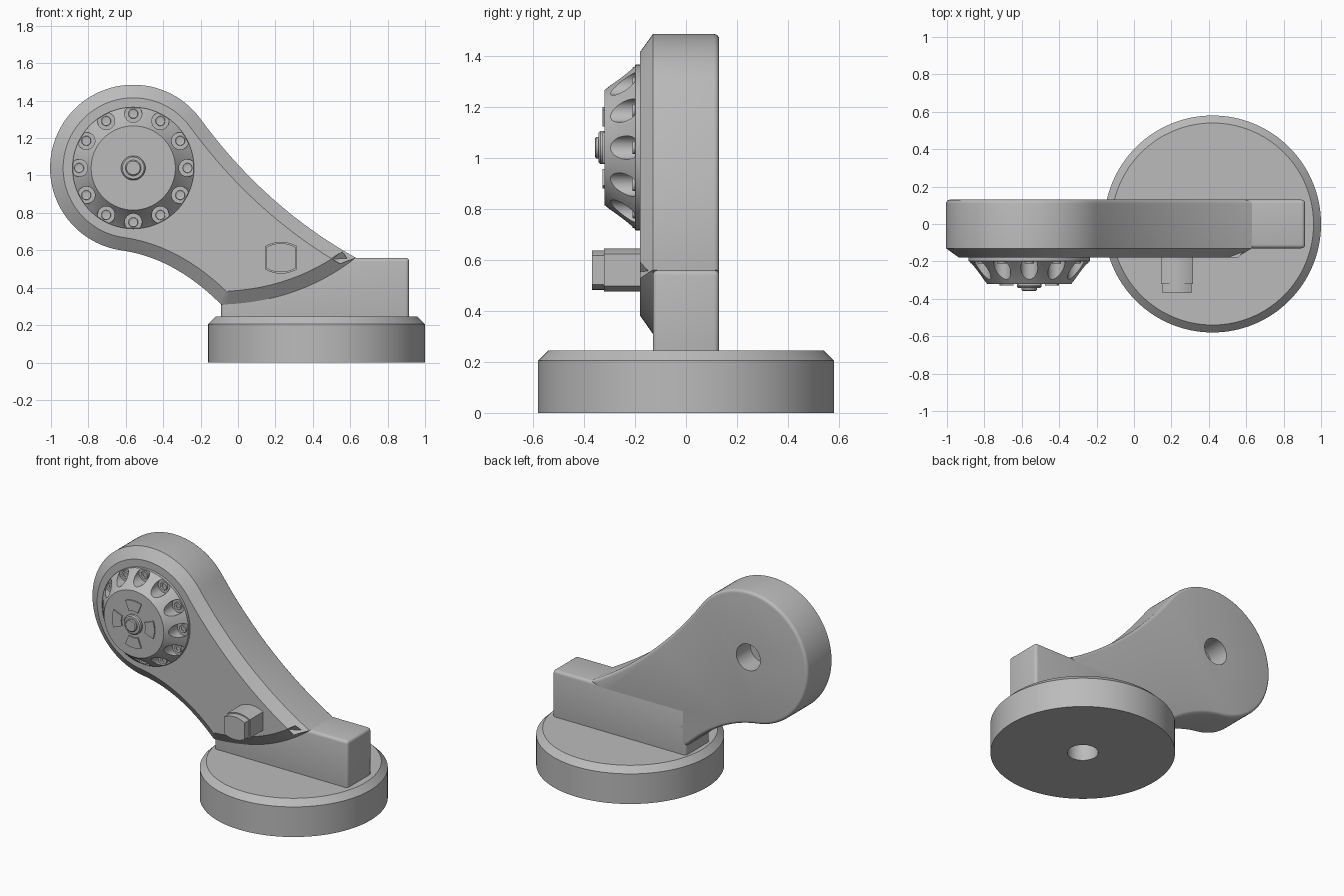
import bpy, bmesh, math
from mathutils import Vector

cube = bpy.data.objects.get("Cube")
if cube:
    bpy.data.objects.remove(cube, do_unlink=True)

grey = bpy.data.materials.new("plain grey")
grey.use_nodes = True
colour = (0.5, 0.5, 0.5, 1)
grey.diffuse_color = colour
grey.node_tree.nodes["Principled BSDF"].inputs["Base Color"].default_value = colour


def activate(ob):
    bpy.ops.object.select_all(action='DESELECT')
    ob.select_set(True)
    bpy.context.view_layer.objects.active = ob


def smooth(ob):
    activate(ob)
    bpy.ops.object.shade_smooth_by_angle(angle=math.radians(28))


def finish(name, bm):
    bmesh.ops.recalc_face_normals(bm, faces=bm.faces)
    mesh = bpy.data.meshes.new(name)
    bm.to_mesh(mesh)
    bm.free()
    mesh.materials.append(grey)
    ob = bpy.data.objects.new(name, mesh)
    bpy.context.collection.objects.link(ob)
    smooth(ob)
    return ob


def add_loft(bm, loops):
    """Bridge equal-length loops and cap both ends."""
    rings = [[bm.verts.new(p) for p in loop] for loop in loops]
    n = len(rings[0])
    for a, b in zip(rings, rings[1:]):
        for i in range(n):
            j = (i + 1) % n
            bm.faces.new((a[i], a[j], b[j], b[i]))
    bm.faces.new(rings[0])
    bm.faces.new(rings[-1])


def loft(name, loops):
    bm = bmesh.new()
    add_loft(bm, loops)
    return finish(name, bm)


def arc(cx, cz, r, start, end, n):
    angles = [math.radians(start + (end - start) * i / n) for i in range(n + 1)]
    return [(cx + r * math.cos(a), cz + r * math.sin(a)) for a in angles]


def turned(profile, cx, cz, n=96):
    """Loops of (radius, y) turned about an axis along y."""
    return [[(x, y, z) for x, z in arc(cx, cz, r, 0, 360, n)[:-1]] for r, y in profile]


def upright(profile, cx, n=128):
    """Loops of (radius, z) turned about a vertical axis."""
    return [[(x, y, z) for x, y in arc(cx, 0, r, 0, 360, n)[:-1]] for r, z in profile]


def bezier(a, b, c, n=20):
    a, b, c = Vector(a), Vector(b), Vector(c)
    return [tuple(a * (1 - t) ** 2 + b * 2 * t * (1 - t) + c * t * t)
            for t in (i / n for i in range(n + 1))]


def inset(points, d):
    """Mitred inward offset of a counter-clockwise outline."""
    out = []
    for i, p in enumerate(points):
        p = Vector(p)
        u = (p - Vector(points[i - 1])).normalized()
        v = (Vector(points[(i + 1) % len(points)]) - p).normalized()
        m = Vector((-u.y - v.y, u.x + v.x)).normalized()
        out.append(p + m * d / max(0.3, m.dot(Vector((-u.y, u.x)))))
    return out


def cut(target, cutter):
    mod = target.modifiers.new("cut", 'BOOLEAN')
    mod.operation = 'DIFFERENCE'
    mod.solver = 'EXACT'
    mod.object = cutter
    activate(target)
    bpy.ops.object.modifier_apply(modifier=mod.name)
    bpy.data.objects.remove(cutter, do_unlink=True)
    smooth(target)


# Round base with a chamfered top and a blind hole underneath
base_x = 0.42
base = loft("round_base", upright([(0.58, 0), (0.58, 0.205), (0.54, 0.245)], base_x))
cut(base, loft("base_hole_cutter", upright([(0.097, -0.1), (0.097, 0.15)], base_x, 48)))

# Foot block with rounded edges
bm = bmesh.new()
bmesh.ops.create_cube(bm, size=1)
for v in bm.verts:
    v.co = (0.4125 + v.co.x * 1.005, v.co.y * 0.26, 0.38 + v.co.z * 0.36)
bmesh.ops.bevel(bm, geom=bm.edges[:], offset=0.02, segments=4, profile=0.5, affect='EDGES')
finish("foot_block", bm)

# Arm: round head sweeping down to a pointed heel, chamfered in front
hx, hz = -0.56, 1.04
heel, tip = (-0.09, 0.31), (0.63, 0.56)
head = arc(hx, hz, 0.445, 36, 262, 72)
outline = (head + bezier(head[-1], (-0.34, 0.56), heel)[1:]
           + bezier(heel, (0.32, 0.32), tip)[1:]
           + bezier(tip, (0.145, 0.83), head[0])[1:-1])
layers = [(-0.18, 0.07), (-0.13, 0)]
for i in range(5):
    a = math.radians(22.5 * i)
    layers.append((0.11 + 0.02 * math.sin(a), 0.02 * (1 - math.cos(a))))
arm = loft("arm", [[(p[0], y, p[1]) for p in inset(outline, d)] for y, d in layers])
cut(arm, loft("arm_hole_cutter", turned([(0.09, 0.2), (0.09, -0.02)], hx, hz, 48)))

# Tapered knob with a ring of scallops
knob = loft("knob", turned([(0.325, -0.17), (0.325, -0.198), (0.318, -0.203),
                            (0.225, -0.32)], hx, hz))
spots = arc(hx, hz, 0.29, 0, 360, 12)[:-1]
bm = bmesh.new()
for x, z in spots:
    add_loft(bm, turned([(0.046, -0.2), (0.046, -0.4)], x, z, 32))
cut(knob, finish("scallop_cutter", bm))

# Small socket screws in the scallops
bm = bmesh.new()
for x, z in spots:
    add_loft(bm, turned([(0.012, -0.203), (0.012, -0.208), (0.024, -0.21),
                         (0.026, -0.206), (0.026, -0.195)], x, z, 20))
finish("knob_screws", bm)

# Raised plates on the knob face
bm = bmesh.new()
for k in range(4):
    mid = 90 * k
    fan = arc(hx, hz, 0.16, mid - 22, mid + 22, 12) + arc(hx, hz, 0.09, mid + 22, mid - 22, 12)
    add_loft(bm, [[(x, y, z) for x, z in fan] for y in (-0.319, -0.328)])
finish("knob_face_plates", bm)

# Centre button
loft("knob_button", turned([(0.065, -0.31), (0.065, -0.335), (0.058, -0.343),
                            (0.042, -0.343), (0.042, -0.352), (0.036, -0.357)], hx, hz, 48))

# Peg with flat sides and bowed ends, stepped near its tip
px, pz = 0.23, 0.56
top = bezier((0.085, 0.0625), (0, 0.1075), (-0.085, 0.0625), 12)
peg = top + [(-x, -z) for x, z in top]
loft("side_peg", [[(px + s * x, y, pz + s * z) for x, z in peg]
                  for y, s in ((-0.17, 1), (-0.322, 1), (-0.322, 0.91), (-0.368, 0.91))])
